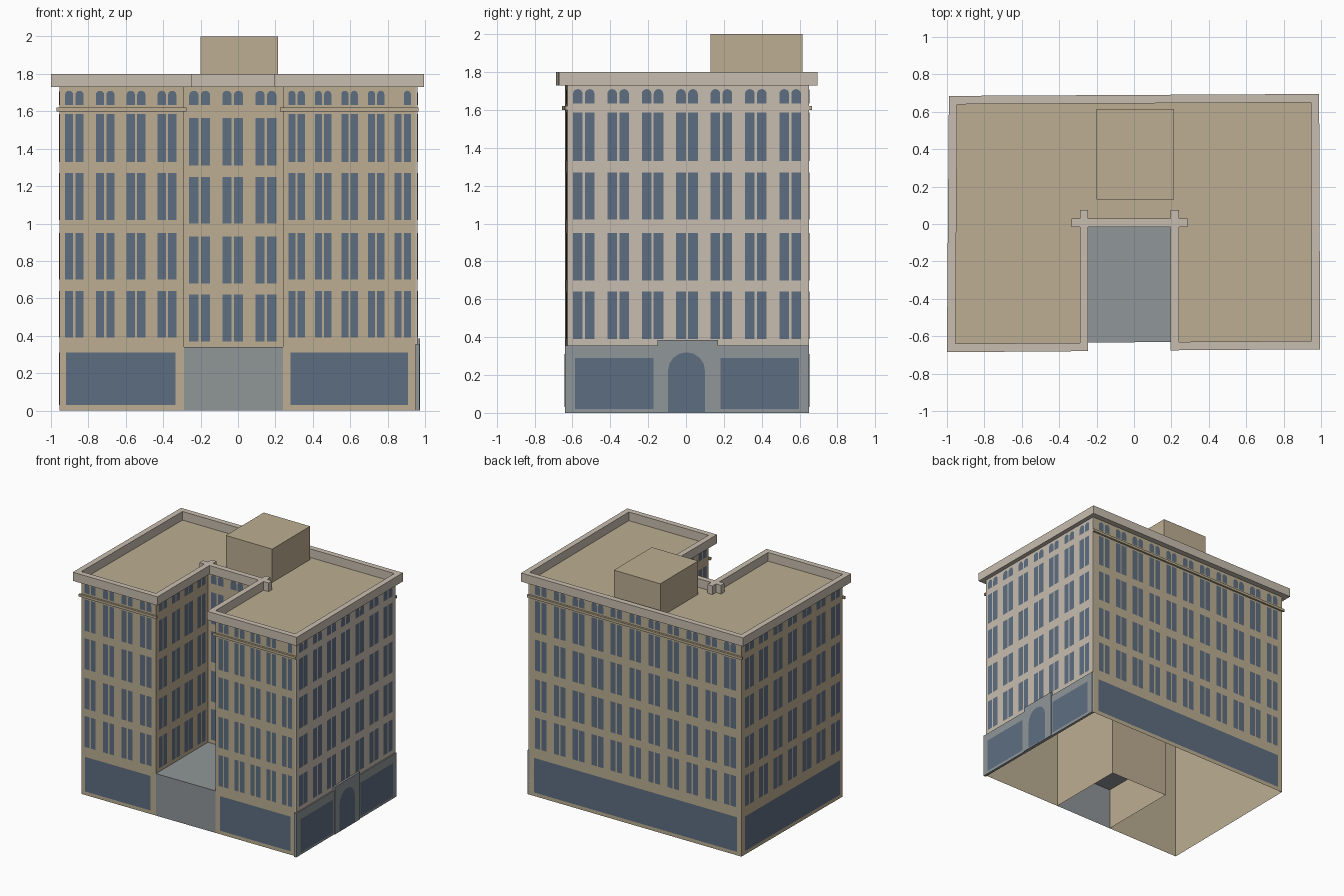
import bpy, bmesh, math
from mathutils import Vector

cube = bpy.data.objects.get("Cube")
if cube:
    bpy.data.objects.remove(cube)


def material(name, rgb):
    lin = [((c / 255 + 0.055) / 1.055) ** 2.4 for c in rgb]
    m = bpy.data.materials.new(name)
    m.use_nodes = True
    m.diffuse_color = (*lin, 1)
    m.node_tree.nodes["Principled BSDF"].inputs["Base Color"].default_value = (*lin, 1)
    return m


TAN = material("tan brick", (188, 174, 146))
STONE = material("pale stone", (201, 190, 176))
GLASS = material("blue glass", (94, 110, 129))
GREY = material("grey stone", (144, 150, 152))

# Footprint corners, counter-clockwise from the front left
PLAN = [(-.955, -.64), (-.29, -.635), (-.29, .03), (.24, .03),
        (.24, -.63), (.95, -.625), (.945, .65), (-.945, .64)]
LEFT_FRONT, COURT_A, COURT_BACK, COURT_B, RIGHT_FRONT, RIGHT, BACK, LEFT = range(8)
ROOF, TOP, COURT = 1.73, 1.80, .34


def length(wall):
    return (Vector(PLAN[(wall + 1) % 8]) - Vector(PLAN[wall])).length


def on_wall(wall, t, z, depth):
    """Point at distance t along a wall, height z, pushed outward by depth."""
    a, b = Vector(PLAN[wall]), Vector(PLAN[(wall + 1) % 8])
    d = (b - a).normalized()
    p = a + d * t + Vector((d.y, -d.x)) * depth
    return Vector((p.x, p.y, z))


def finish(bm, name, mat):
    mesh = bpy.data.meshes.new(name)
    bm.to_mesh(mesh)
    bm.free()
    mesh.materials.append(mat)
    ob = bpy.data.objects.new(name, mesh)
    bpy.context.collection.objects.link(ob)
    return ob


def face(bm, points):
    return bm.faces.new([bm.verts.new(p) for p in points])


def slab(bm, wall, t0, t1, z0, z1, depth):
    """Solid block lying against a wall."""
    base = face(bm, [on_wall(wall, t, z, 0)
                     for t, z in ((t0, z0), (t1, z0), (t1, z1), (t0, z1))])
    out = bmesh.ops.extrude_face_region(bm, geom=[base], use_keep_orig=True)
    moved = [v for v in out["geom"] if isinstance(v, bmesh.types.BMVert)]
    shift = on_wall(wall, 0, 0, depth) - on_wall(wall, 0, 0, 0)
    bmesh.ops.translate(bm, verts=moved, vec=shift)
    bmesh.ops.recalc_face_normals(bm, faces=bm.faces[:])


def pane(bm, wall, t, width, z0, z1, depth, arched=False):
    """Flat glass face centred on t, with an optional round head."""
    r = width / 2
    pts = [(t - r, z0), (t + r, z0)]
    if arched:
        pts += [(t + r * math.cos(a), z1 - r + r * math.sin(a))
                for a in (math.pi * i / 8 for i in range(9))]
    else:
        pts += [(t + r, z1), (t - r, z1)]
    face(bm, [on_wall(wall, u, z, depth) for u, z in pts])


# Hollow wall shell with a roof deck and an open underside
bm = bmesh.new()
low = [bm.verts.new((x, y, 0)) for x, y in PLAN]
high = [bm.verts.new((x, y, ROOF)) for x, y in PLAN]
for i in range(8):
    j = (i + 1) % 8
    bm.faces.new((low[i], low[j], high[j], high[i]))
bm.faces.new(high)
finish(bm, "walls_and_roof", TAN)

# Roof house
bm = bmesh.new()
bmesh.ops.create_cube(bm, size=1)
bmesh.ops.scale(bm, vec=(.415, .485, .27), verts=bm.verts[:])
bmesh.ops.translate(bm, vec=(.0075, .3725, 1.865), verts=bm.verts[:])
finish(bm, "roof_house", TAN)

# Cornice beams, overrunning each corner
bm = bmesh.new()
for wall in range(8):
    slab(bm, wall, -.045, length(wall) + .045, ROOF, TOP, .045)
finish(bm, "cornice", STONE)

# Thin string course on the street front and the back
bm = bmesh.new()
for wall in (LEFT_FRONT, RIGHT_FRONT, BACK):
    slab(bm, wall, -.015, length(wall) + .015, 1.60, 1.62, .015)
finish(bm, "string_course", TAN)

# Courtyard deck and the low wall in front of it
bm = bmesh.new()
a, b, c, d = [Vector((*PLAN[i], COURT)) for i in (1, 4, 3, 2)]
drop = Vector((0, 0, COURT))
face(bm, [a, b, c, d])
face(bm, [a - drop, b - drop, b, a])
finish(bm, "courtyard_deck", GREY)

# Stone facing, grey base and door surround on the right side
SIDE = length(RIGHT)
MID = SIDE / 2
bm = bmesh.new()
slab(bm, RIGHT, 0, SIDE, 0, ROOF, .01)
finish(bm, "side_facing", STONE)
bm = bmesh.new()
slab(bm, RIGHT, -.015, SIDE, 0, .355, .02)
finish(bm, "side_base", GREY)
bm = bmesh.new()
slab(bm, RIGHT, MID - .163, MID + .157, 0, .385, .026)
finish(bm, "door_surround", GREY)

# Window pairs: wall, first centre, pitch, count, pane width, drop, depth
ROWS = [(.39, .64), (.70, .95), (1.02, 1.27), (1.33, 1.585)]
LAYOUT = [
    (LEFT_FRONT, .08, .165, 4, .044, 0, .003),
    (RIGHT_FRONT, .073, .1418, 5, .038, 0, .003),
    (COURT_BACK, .085, .177, 3, .05, .02, .003),
    (COURT_A, .085, .165, 4, .046, .02, .003),
    (COURT_B, .085, .165, 4, .046, .02, .003),
    (RIGHT, .085, .1817, 7, .051, 0, .013),
    (LEFT, .095, .1817, 7, .051, 0, .003),
    (BACK, .1, .169, 11, .046, 0, .003),
]
bm = bmesh.new()
for wall, first, pitch, count, w, fall, depth in LAYOUT:
    for k in range(count):
        for side in (-1, 1):
            t = first + k * pitch + side * (w / 2 + .006)
            for z0, z1 in ROWS:
                pane(bm, wall, t, w, z0 - fall, z1 - fall, depth)
            # The last front bay keeps only its outer arched light
            if not (wall == RIGHT_FRONT and k == count - 1 and side < 0):
                pane(bm, wall, t, w, 1.635, 1.71, depth, True)
finish(bm, "windows", GLASS)

# Ground floor shop windows and the arched side door
bm = bmesh.new()
pane(bm, LEFT_FRONT, .328, .585, .03, .31, .003)
pane(bm, RIGHT_FRONT, .355, .63, .03, .31, .003)
for wall in (LEFT, BACK):
    pane(bm, wall, length(wall) / 2, length(wall) - .08, .03, .31, .003)
for t in (.245, 1.015):
    pane(bm, RIGHT, t, .415, .02, .29, .023)
finish(bm, "shop_windows", GLASS)
bm = bmesh.new()
pane(bm, RIGHT, MID - .01, .195, .005, .32, .029, True)
finish(bm, "side_door", GLASS)
